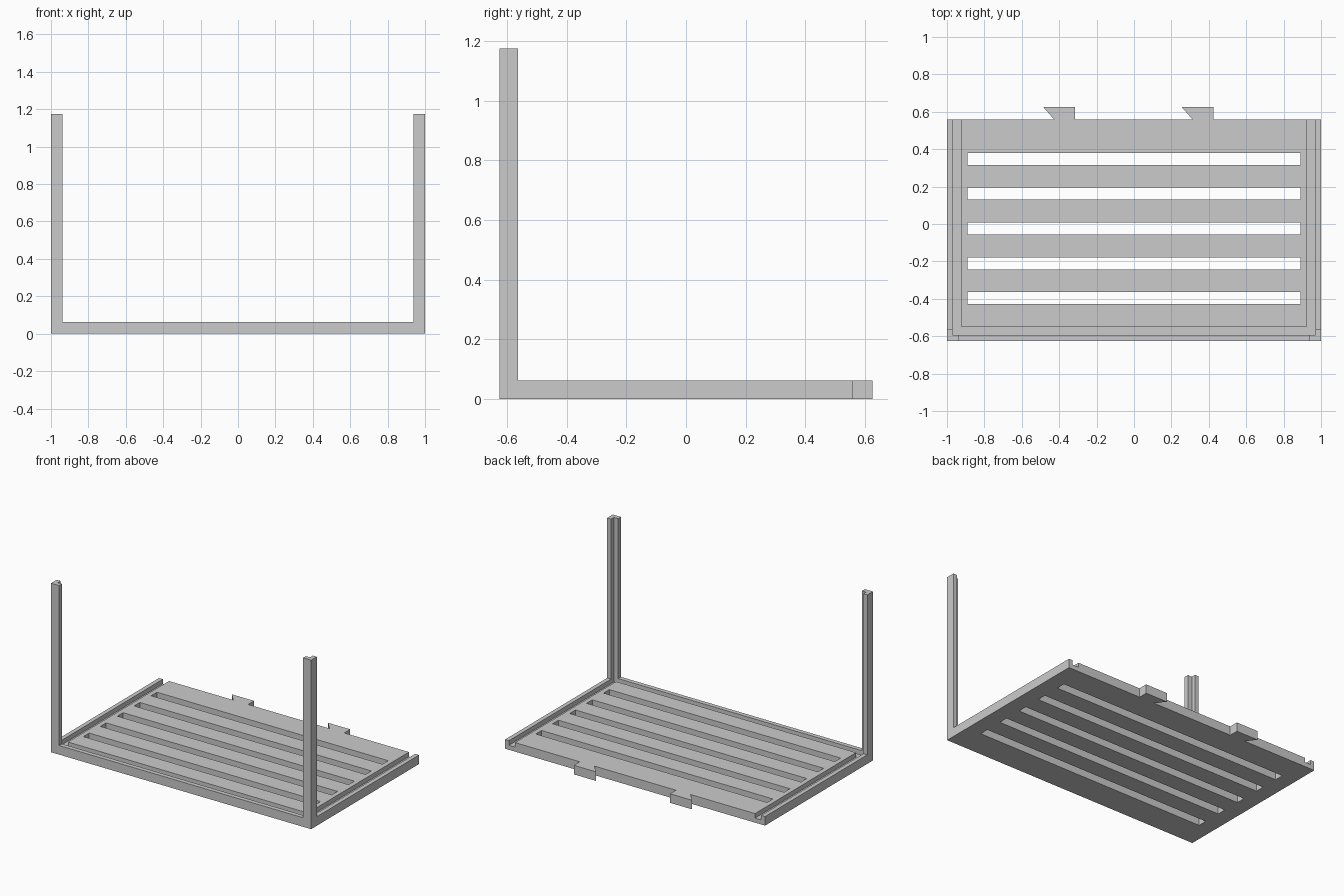
import bpy, bmesh

cube = bpy.data.objects.get("Cube")
if cube:
    bpy.data.objects.remove(cube, do_unlink=True)

THICK = 0.063         # tray thickness
FRONT, BACK = -0.625, 0.56
WALL = 0.97           # inner face of the outer rim
POST_TOP = 1.175

grey = bpy.data.materials.new("plain grey")
grey.use_nodes = True
colour = (0.6, 0.6, 0.6, 1)
grey.diffuse_color = colour
grey.node_tree.nodes["Principled BSDF"].inputs["Base Color"].default_value = colour


def prisms(name, parts):
    """One object made of upright prisms, each given as (outline, bottom, top)."""
    bm = bmesh.new()
    for outline, z0, z1 in parts:
        face = bm.faces.new([bm.verts.new((x, y, z0)) for x, y in outline])
        grown = bmesh.ops.extrude_face_region(bm, geom=[face])["geom"]
        tops = [v for v in grown if isinstance(v, bmesh.types.BMVert)]
        bmesh.ops.translate(bm, verts=tops, vec=(0, 0, z1 - z0))
    bmesh.ops.recalc_face_normals(bm, faces=bm.faces)
    mesh = bpy.data.meshes.new(name)
    bm.to_mesh(mesh)
    bm.free()
    mesh.materials.append(grey)
    obj = bpy.data.objects.new(name, mesh)
    bpy.context.scene.collection.objects.link(obj)
    return obj


def rect(x0, x1, y0, y1):
    return [(x0, y0), (x1, y0), (x1, y1), (x0, y1)]


# Tray plate with two hooked tabs on the back edge
outline = [(-1, FRONT), (1, FRONT), (1, BACK)]
for x in (0.425, -0.315):
    outline += [(x, BACK), (x, 0.625), (x - 0.17, 0.625), (x - 0.113, BACK)]
outline.append((-1, BACK))
tray = prisms("slotted_tray", [(outline, 0, THICK)])

# Five through slots
cuts = []
for i in range(5):
    y = 0.348 - 0.186 * i
    cuts.append((rect(-0.89, 0.89, y - 0.032, y + 0.032), -0.1, 0.2))

# U-shaped panel groove, open at the back
inner, near, far = 0.923, -0.55, -0.594
groove = [(-WALL, 0.6), (-WALL, far), (WALL, far), (WALL, 0.6),
          (inner, 0.6), (inner, near), (-inner, near), (-inner, 0.6)]
cuts.append((groove, THICK / 2, 0.2))

cutter = prisms("tray_cutter", cuts)
cutter.hide_render = True
mod = tray.modifiers.new("cuts", "BOOLEAN")
mod.operation = "DIFFERENCE"
mod.solver = "EXACT"
mod.object = cutter
bpy.context.view_layer.update()
evaluated = tray.evaluated_get(bpy.context.evaluated_depsgraph_get())
tray.data = bpy.data.meshes.new_from_object(evaluated)
tray.modifiers.clear()
bpy.data.objects.remove(cutter, do_unlink=True)

# Angle-section corner posts, rising from the rim
for name, s in (("left_post", 1), ("right_post", -1)):
    angle = [(1, FRONT), (1, -0.563), (WALL, -0.563),
             (WALL, far), (0.938, far), (0.938, FRONT)]
    prisms(name, [([(s * x, y) for x, y in angle], THICK, POST_TOP)])
